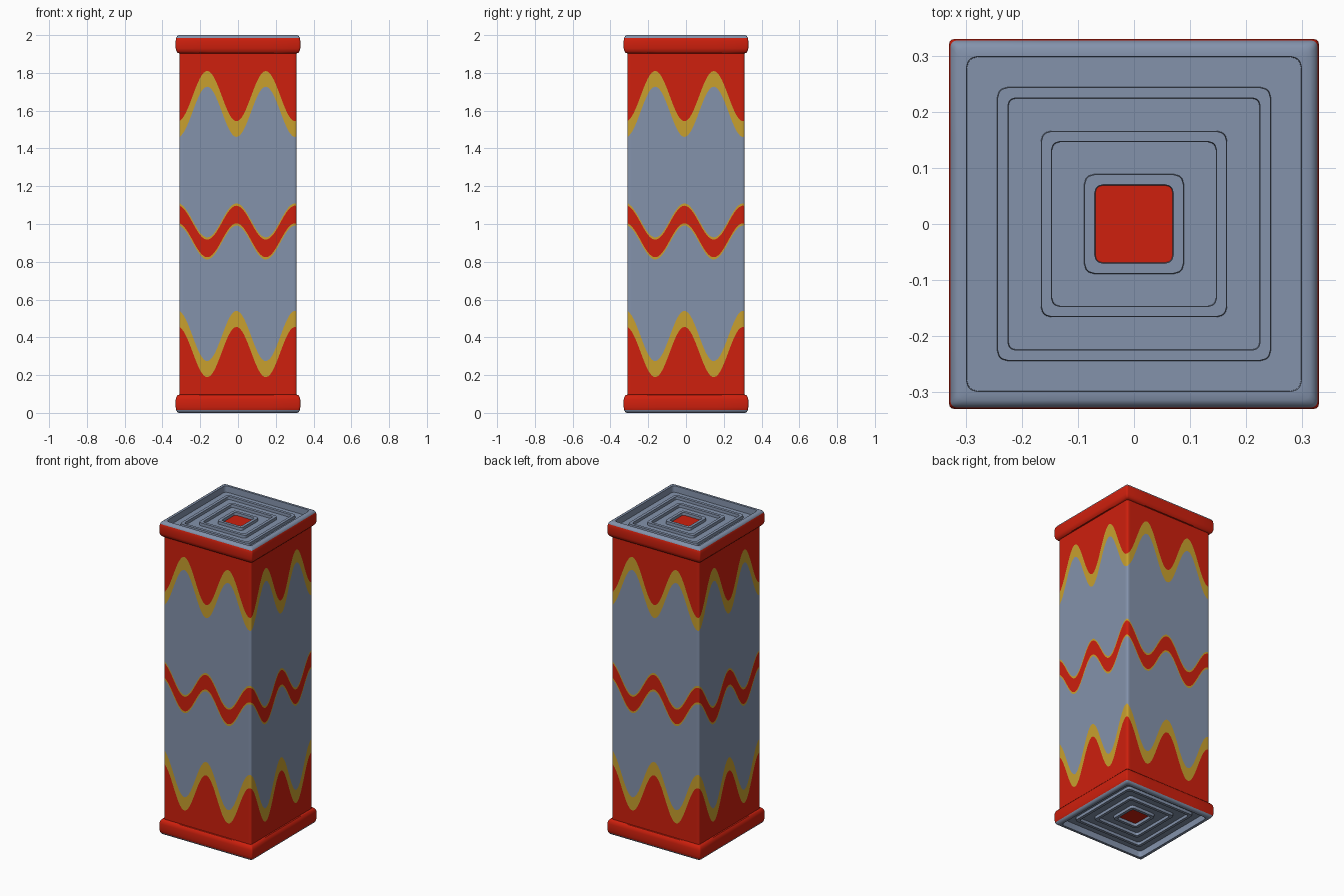
import bpy, bmesh, math

cube = bpy.data.objects.get("Cube")
if cube:
    bpy.data.objects.remove(cube, do_unlink=True)


def material(name, rgb):
    m = bpy.data.materials.new(name)
    m.use_nodes = True
    m.diffuse_color = (*rgb, 1)
    m.node_tree.nodes["Principled BSDF"].inputs["Base Color"].default_value = (*rgb, 1)
    return m


RED, GOLD, GREY = range(3)
MATS = [material("red", (0.62, 0.014, 0.004)),
        material("gold", (0.58, 0.35, 0.027)),
        material("blue grey", (0.23, 0.29, 0.41))]


def square_ring(half, radius, steps):
    """Rounded square, counterclockwise: (x, y, distance along its side)."""
    flat = half - radius
    ts = [-half, -half + radius * 0.4]
    ts += [-flat + 2 * flat * i / steps for i in range(steps + 1)]
    ts += [half - radius * 0.4]
    ring = []
    for side in range(4):
        a = side * math.pi / 2
        for t in ts:
            c = max(-flat, min(flat, t))
            k = radius / math.hypot(t - c, radius)
            x, y = c + (t - c) * k, -flat - radius * k
            ring.append((x * math.cos(a) - y * math.sin(a),
                         x * math.sin(a) + y * math.cos(a), t))
    return ring


def loft(name, rings, colours, close=False, flip=False):
    """Skin a stack of rings; one colour for each band between rings."""
    bm = bmesh.new()
    loops = [[bm.verts.new(p) for p in ring] for ring in rings]
    for low, high, colour in zip(loops, loops[1:], colours):
        n = len(low)
        for i in range(n):
            j = (i + 1) % n
            f = bm.faces.new((low[i], low[j], high[j], high[i]))
            f.material_index = colour
    if close:
        bm.faces.new(loops[-1]).material_index = colours[-1]
    if flip:
        bmesh.ops.reverse_faces(bm, faces=bm.faces[:])
    mesh = bpy.data.meshes.new(name)
    bm.to_mesh(mesh)
    bm.free()
    for m in MATS:
        mesh.materials.append(m)
    ob = bpy.data.objects.new(name, mesh)
    bpy.context.collection.objects.link(ob)
    bpy.ops.object.select_all(action="DESELECT")
    ob.select_set(True)
    bpy.context.view_layer.objects.active = ob
    bpy.ops.object.shade_smooth_by_angle(angle=math.radians(35))


# Square column, cut along wavy colour borders: (middle height, wave height)
PERIOD = 0.31
outline = square_ring(0.31, 0.012, 56)
borders = [(0.08, 0), (0.322, -0.133), (0.407, -0.133),
           (0.902, -0.09), (0.914, -0.09), (1.007, -0.09), (1.019, -0.09),
           (1.594, 0.133), (1.677, 0.133), (1.92, 0)]
bands = [RED, GOLD, GREY, GOLD, RED, GOLD, GREY, GOLD, RED]
loft("column", [[(x, y, mid + amp * math.cos(math.tau * (t + 0.163) / PERIOD))
                 for x, y, t in outline] for mid, amp in borders], bands)

# Rounded end rims: (half width, inset from the end, corner radius)
rim = [(0.306, 0.097, 0.01), (0.318, 0.095, 0.01), (0.326, 0.086, 0.01),
       (0.33, 0.07, 0.01), (0.33, 0.03, 0.01), (0.327, 0.014, 0.01),
       (0.322, 0.005, 0.012), (0.314, 0, 0.014), (0.299, 0, 0.02)]
colours = [RED] * 5 + [GREY] * 3

# Concentric ridges stepping in towards a red centre
FLOOR, RIDGE = 0.04, 0.022
rim.append((0.298, FLOOR, 0.02))
colours.append(GREY)
for outer in (0.244, 0.166, 0.089):
    inner = outer - 0.02
    rim += [(outer, FLOOR, 0.018), (outer - 0.001, RIDGE, 0.018),
            (inner + 0.001, RIDGE, 0.014), (inner, FLOOR, 0.014)]
    colours += [GREY] * 4
colours.append(RED)

for name, top in (("top_cap", True), ("bottom_cap", False)):
    loft(name, [[(x, y, 2 - d if top else d) for x, y, t in square_ring(h, r, 4)]
                for h, d, r in rim], colours, close=True, flip=not top)
